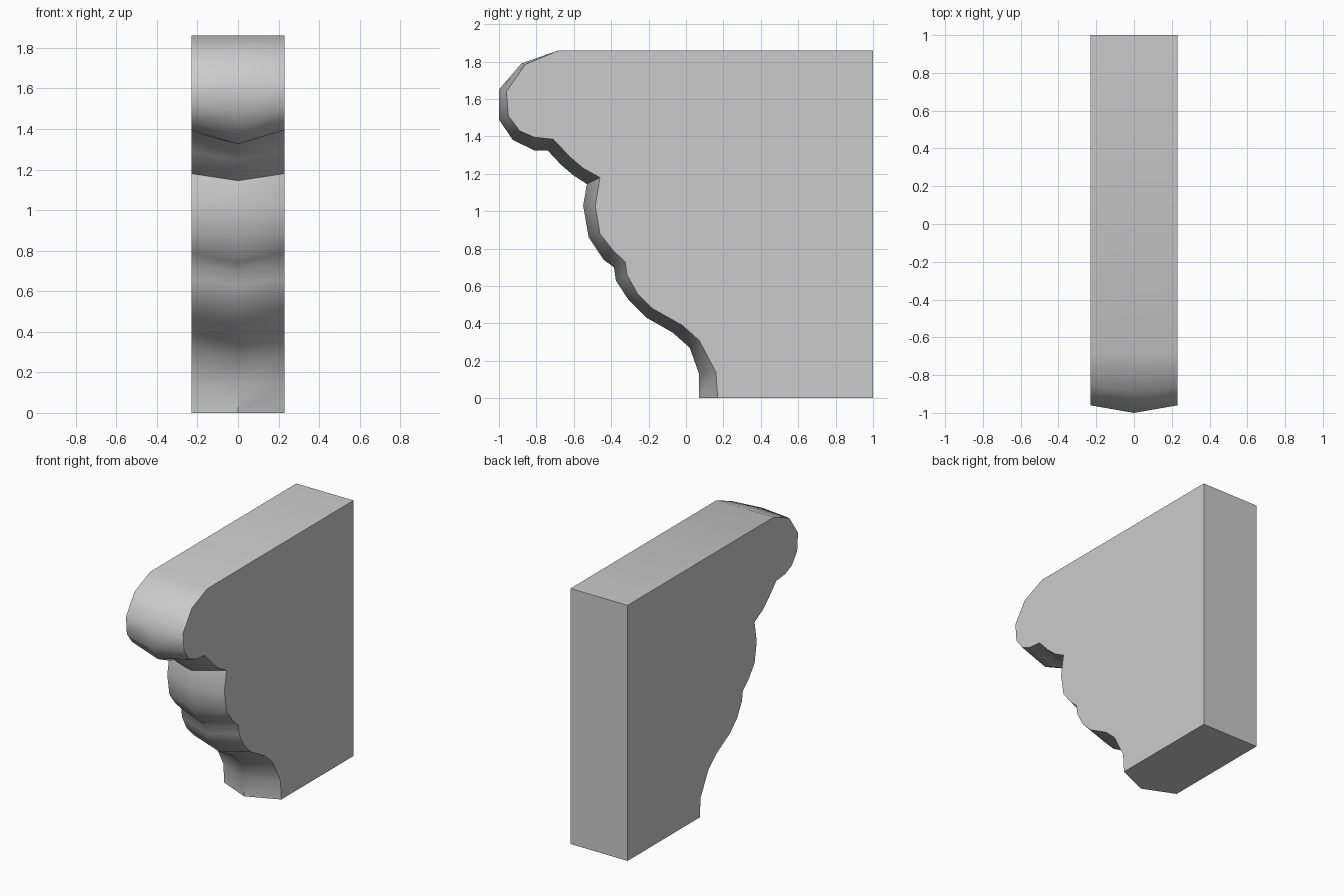
import bpy, bmesh, math

cube = bpy.data.objects.get("Cube")
if cube:
    bpy.data.objects.remove(cube, do_unlink=True)

HALF_WIDTH = 0.23
BACK = 1.0

# Moulded front outline (y, z), from the foot up to the top of the scroll
RIDGE = [(.07, 0), (.07, .13), (.02, .27), (-.07, .35), (-.21, .43), (-.31, .53),
         (-.375, .63), (-.385, .70), (-.44, .74), (-.52, .86), (-.55, 1.03),
         (-.53, 1.145), (-.60, 1.19), (-.67, 1.25), (-.74, 1.325), (-.81, 1.325),
         (-.925, 1.38), (-1, 1.49), (-1, 1.65), (-.88, 1.79), (-.68, 1.86)]
SIDE = [(.17, 0), (.16, .14), (.07, .31), (-.02, .39), (-.18, .48), (-.26, .56),
        (-.315, .66), (-.325, .73), (-.39, .79), (-.46, .88), (-.485, 1.03),
        (-.46, 1.18), (-.55, 1.23), (-.62, 1.29), (-.71, 1.385), (-.81, 1.395),
        (-.89, 1.43), (-.95, 1.51), (-.96, 1.64), (-.86, 1.785), (-.68, 1.86)]


def flat_material(name, colour):
    mat = bpy.data.materials.new(name)
    mat.use_nodes = True
    mat.diffuse_color = colour
    mat.node_tree.nodes["Principled BSDF"].inputs["Base Color"].default_value = colour
    return mat


def section(bm, x, outline):
    """One closed slice: the moulded outline plus the two back corners."""
    corners = [(BACK, outline[-1][1]), (BACK, 0)]
    return [bm.verts.new((x, y, z)) for y, z in outline + corners]


# Bracket body: three slices, with the front swelling to a central ridge
bm = bmesh.new()
slices = [section(bm, -HALF_WIDTH, SIDE), section(bm, 0, RIDGE),
          section(bm, HALF_WIDTH, SIDE)]
for a, b in zip(slices, slices[1:]):
    for i in range(len(a)):
        j = (i + 1) % len(a)
        bm.faces.new((a[i], a[j], b[j], b[i]))
bm.faces.new(slices[0])
bm.faces.new(slices[-1])
bmesh.ops.recalc_face_normals(bm, faces=bm.faces)

mesh = bpy.data.meshes.new("corbel_bracket")
bm.to_mesh(mesh)
bm.free()
mesh.materials.append(flat_material("plain grey", (0.6, 0.6, 0.6, 1)))
bracket = bpy.data.objects.new("corbel_bracket", mesh)
bpy.context.collection.objects.link(bracket)

# Smooth along the moulding, sharp at the steps and the lower ridge
bpy.ops.object.select_all(action="DESELECT")
bracket.select_set(True)
bpy.context.view_layer.objects.active = bracket
bpy.ops.object.shade_smooth_by_angle(angle=math.radians(42))
